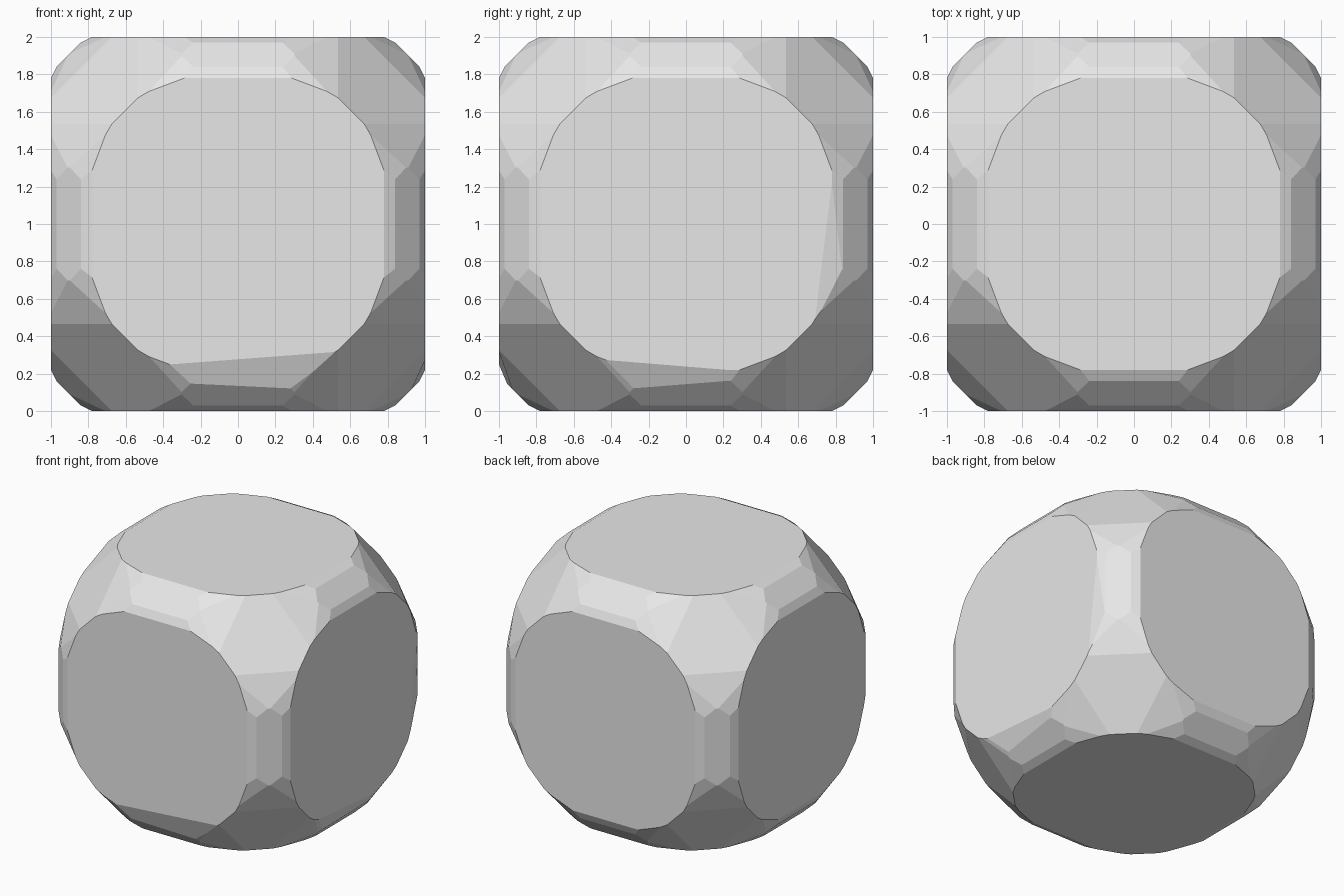
import bpy, bmesh
from itertools import permutations, product
from mathutils import Vector

cube = bpy.data.objects.get("Cube")
if cube:
    bpy.data.objects.remove(cube, do_unlink=True)

# Single stone-grey material
grey = bpy.data.materials.new("stone grey")
grey.use_nodes = True
colour = (0.8, 0.8, 0.8, 1)
grey.diffuse_color = colour
grey.node_tree.nodes["Principled BSDF"].inputs["Base Color"].default_value = colour


def cut(bm, point, normal):
    """Slice off everything beyond a plane and cap the opening."""
    geom = bm.verts[:] + bm.edges[:] + bm.faces[:]
    res = bmesh.ops.bisect_plane(bm, geom=geom, dist=1e-5, plane_co=point,
                                 plane_no=normal, clear_outer=True)
    rim = [e for e in res["geom_cut"] if isinstance(e, bmesh.types.BMEdge)]
    if rim:
        bmesh.ops.holes_fill(bm, edges=[e for e in rim if e.is_boundary], sides=0)


def cut_through(bm, a, b, c):
    """Slice along the plane through three points, keeping the centre."""
    a, b, c = Vector(a), Vector(b), Vector(c)
    normal = (b - a).cross(c - a).normalized()
    cut(bm, a, normal if normal.dot(a) > 0 else -normal)


bm = bmesh.new()
bmesh.ops.create_cube(bm, size=2)

# Chamfer families, each repeated over every edge and corner of the block
FACETS = [
    ((1, 1, 0), 1.81),           # broad edge chamfer
    ((1, 1, 1), 2.21),           # corner facet
    ((1, 1, 0.58), 1.985),       # edge to corner transition
    ((1, 2, 0), 2.78),           # narrow edge band
    ((1, 1.4, 0.375), 2.2875),   # sliver beside each round face
]
for pattern, reach in FACETS:
    normals = {tuple(s * v for s, v in zip(signs, p))
               for p in permutations(pattern) for signs in product((-1, 1), repeat=3)}
    for n in sorted({tuple(v + 0.0 for v in n) for n in normals}):
        n = Vector(n)
        cut(bm, n * (reach / n.length_squared), n.normalized())

# Irregular slanted facets along three edges
cut_through(bm, (1, 0.78, 0.22), (1, 0.70, -0.43), (0.96, 0.88, -0.3))
cut_through(bm, (-0.22, -1, -0.74), (0.44, -1, -0.69), (0.3, -0.93, -0.88))
cut_through(bm, (1, -0.27, -0.74), (1, 0.22, -0.78), (0.93, -0.3, -0.88))

bmesh.ops.remove_doubles(bm, verts=bm.verts, dist=0.002)
bmesh.ops.recalc_face_normals(bm, faces=bm.faces)
bmesh.ops.translate(bm, verts=bm.verts, vec=(0, 0, 1))

mesh = bpy.data.meshes.new("rounded_block")
bm.to_mesh(mesh)
bm.free()
mesh.materials.append(grey)
block = bpy.data.objects.new("rounded_block", mesh)
bpy.context.collection.objects.link(block)
